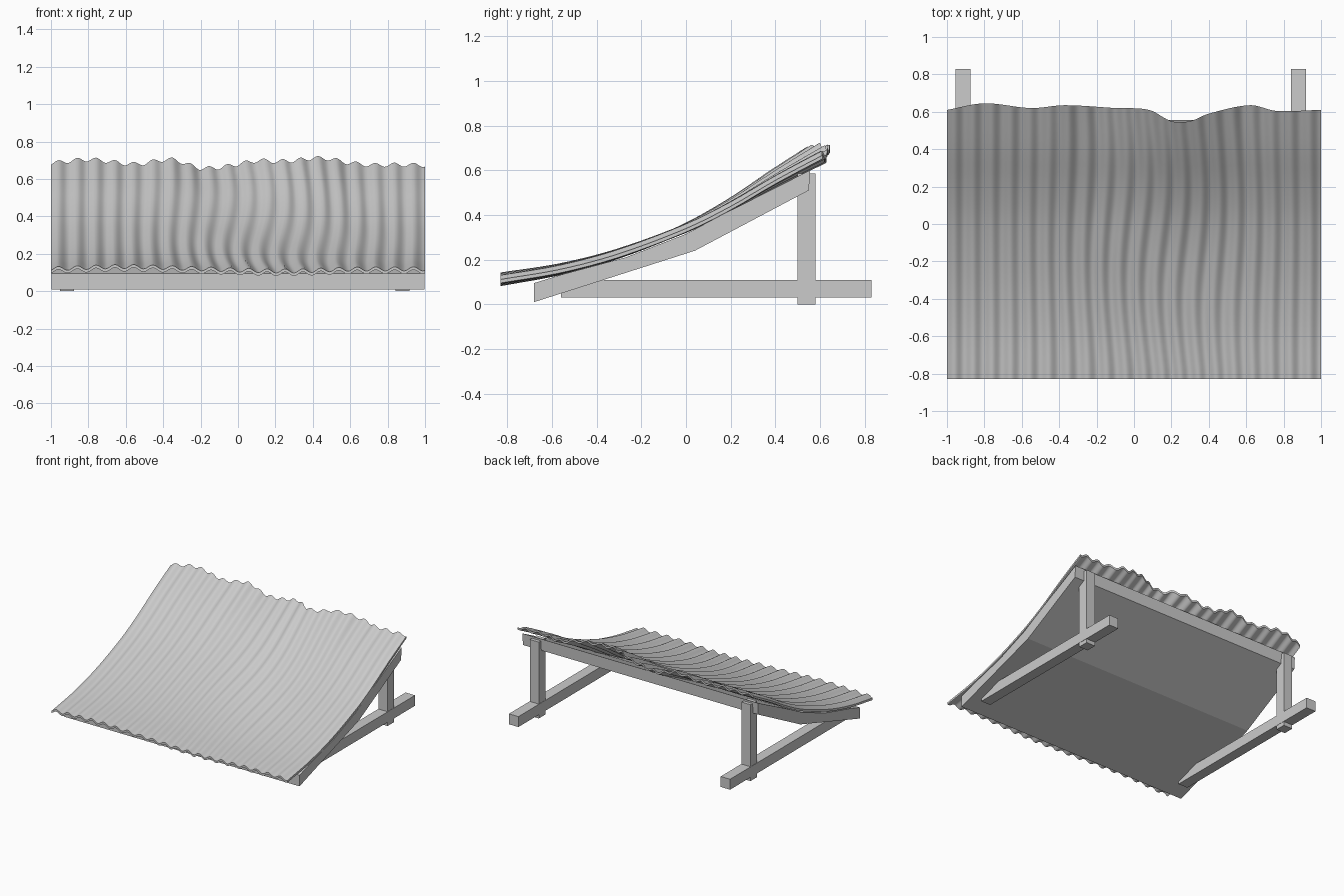
import bpy, bmesh, math

if "Cube" in bpy.data.objects:
    bpy.data.objects.remove(bpy.data.objects["Cube"])


def make_object(name, verts, faces):
    mesh = bpy.data.meshes.new(name)
    mesh.from_pydata(verts, [], faces)
    bm = bmesh.new()
    bm.from_mesh(mesh)
    bmesh.ops.recalc_face_normals(bm, faces=bm.faces)
    bm.to_mesh(mesh)
    bm.free()
    ob = bpy.data.objects.new(name, mesh)
    bpy.context.collection.objects.link(ob)
    return ob


def extrude_x(name, profile, x0, x1):
    n = len(profile)
    verts = [(x, y, z) for x in (x0, x1) for y, z in profile]
    faces = [list(range(n)), list(range(n, 2 * n))]
    faces += [(i, (i + 1) % n, (i + 1) % n + n, i + n) for i in range(n)]
    return make_object(name, verts, faces)


def curve(pts, t):
    """Smooth interpolation through (position, value) points."""
    n = len(pts)
    i = 0
    while i < n - 2 and t > pts[i + 1][0]:
        i += 1

    def slope(k):
        a, b = pts[max(k - 1, 0)], pts[min(k + 1, n - 1)]
        return (b[1] - a[1]) / (b[0] - a[0])
    (xa, va), (xb, vb) = pts[i], pts[i + 1]
    h = xb - xa
    s = (t - xa) / h
    return ((2*s**3 - 3*s*s + 1) * va + (s**3 - 2*s*s + s) * h * slope(i)
            + (3*s*s - 2*s**3) * vb + (s**3 - s*s) * h * slope(i + 1))


# Curved board under the sheet
extrude_x("ramp_board", [(-0.68, 0.01), (0.04, 0.24), (0.55, 0.51), (0.555, 0.60),
                         (0.16, 0.40), (0.0, 0.315), (-0.27, 0.21), (-0.55, 0.135),
                         (-0.68, 0.095)], -0.998, 0.998)

# Timber legs: a ground beam and an upright post on each side
for side, x0, x1 in (("left", -0.955, -0.875), ("right", 0.84, 0.92)):
    extrude_x(side + "_ground_beam", [(-0.56, 0.03), (0.83, 0.03), (0.83, 0.11),
                                      (-0.56, 0.11)], x0, x1)
    extrude_x(side + "_post", [(0.50, 0.0), (0.58, 0.0), (0.58, 0.585),
                               (0.50, 0.585)], x0 + 0.002, x1 - 0.002)

# Bent corrugated sheet with a ragged, warped upper edge
PROFILE = [(-0.83, 0.112), (-0.56, 0.158), (-0.3, 0.228), (0.0, 0.342),
           (0.2, 0.443), (0.4, 0.562), (0.63, 0.688)]
BACK_EDGE = [(-1, 0.61), (-0.8, 0.645), (-0.55, 0.62), (-0.37, 0.635), (-0.1, 0.62),
             (0.08, 0.61), (0.2, 0.55), (0.3, 0.55), (0.4, 0.59), (0.62, 0.635),
             (0.76, 0.605), (1, 0.61)]
BACK_LIFT = [(-1, 0.0), (-0.78, 0.0), (-0.55, -0.01), (-0.35, 0.005), (-0.2, -0.035),
             (0.0, -0.01), (0.22, 0.045), (0.45, 0.03), (0.62, -0.015), (0.8, -0.005),
             (1, -0.01)]
FRONT_LIFT = [(-1, 0.0), (-0.6, 0.012), (-0.2, 0.0), (0.25, -0.012), (0.6, -0.002), (1, 0)]
WAVES, NX, NY, THICK = 20, 240, 28, 0.016

verts, faces = [], []
layer = (NX + 1) * (NY + 1)
for dz in (THICK / 2, -THICK / 2):
    for j in range(NY + 1):
        t = j / NY
        for i in range(NX + 1):
            x = -1 + 2 * i / NX
            y = -0.83 + t * (curve(BACK_EDGE, x) + 0.83)
            wiggle = 0.025 * math.sin(5 * y + 2 * x) * math.exp(-(x - 0.15)**2 * 4)
            wave = 0.011 * math.cos(2 * math.pi * WAVES * (x - wiggle - 0.04) / 2)
            z = (curve(PROFILE, y) + wave + dz
                 + curve(BACK_LIFT, x) * max(0, (t - 0.45) / 0.55) ** 1.5
                 + curve(FRONT_LIFT, x) * (1 - t) ** 2)
            verts.append((x, y, z))
w = NX + 1
for j in range(NY):
    for i in range(NX):
        a = j * w + i
        f = (a, a + 1, a + w + 1, a + w)
        faces += [f, tuple(k + layer for k in f[::-1])]
rim = ([i for i in range(NX)] + [j * w + NX for j in range(NY)]
       + [NY * w + i for i in range(NX, 0, -1)] + [j * w for j in range(NY, 0, -1)])
for a, b in zip(rim, rim[1:] + rim[:1]):
    faces.append((a, b, b + layer, a + layer))
sheet = make_object("corrugated_sheet", verts, faces)
bpy.ops.object.select_all(action='DESELECT')
sheet.select_set(True)
bpy.context.view_layer.objects.active = sheet
bpy.ops.object.shade_smooth_by_angle(angle=math.radians(40))
